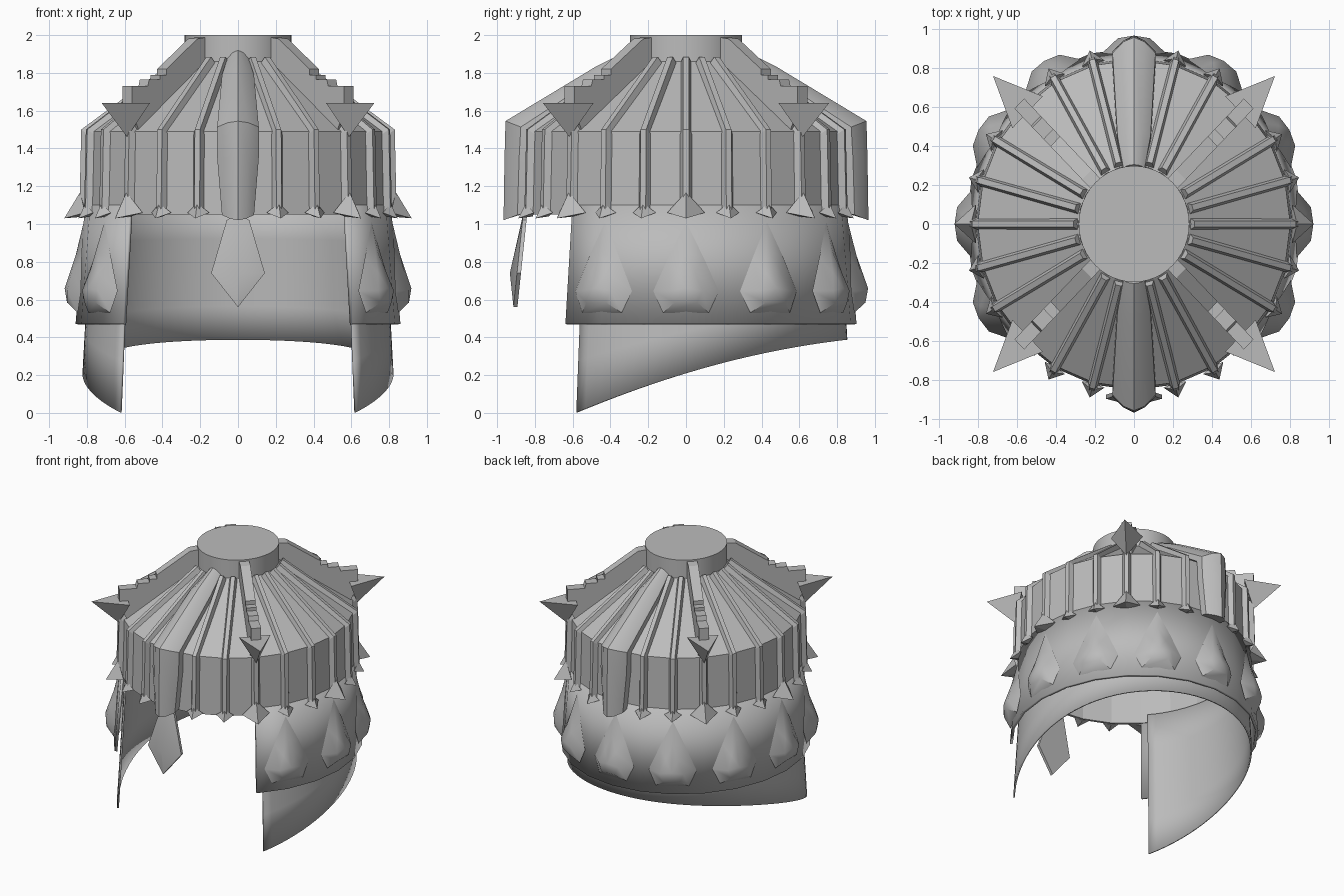
import bpy, bmesh, math
from math import radians, sin, cos

cube = bpy.data.objects.get("Cube")
if cube:
    bpy.data.objects.remove(cube, do_unlink=True)

DEPTH = 1.05  # the helmet is slightly longer front to back

steel = bpy.data.materials.new("plain_grey_steel")
steel.use_nodes = True
GREY = (0.5, 0.5, 0.5, 1)
steel.diffuse_color = GREY
steel.node_tree.nodes["Principled BSDF"].inputs["Base Color"].default_value = GREY


def place(deg, t, r, z):
    """Tangent offset t, radius r and height z at an angle, in helmet space."""
    a = radians(deg)
    return (r * cos(a) - t * sin(a), DEPTH * (r * sin(a) + t * cos(a)), z)


def build(name, verts, faces, smooth=None, thick=0):
    mesh = bpy.data.meshes.new(name)
    mesh.from_pydata(verts, [], faces)
    bm = bmesh.new()
    bm.from_mesh(mesh)
    bmesh.ops.recalc_face_normals(bm, faces=bm.faces)
    bm.to_mesh(mesh)
    bm.free()
    mesh.materials.append(steel)
    ob = bpy.data.objects.new(name, mesh)
    bpy.context.collection.objects.link(ob)
    if thick:
        mod = ob.modifiers.new("thickness", 'SOLIDIFY')
        mod.thickness, mod.offset = thick, -1
    if smooth:
        bpy.ops.object.select_all(action='DESELECT')
        ob.select_set(True)
        bpy.context.view_layer.objects.active = ob
        bpy.ops.object.shade_smooth_by_angle(angle=radians(smooth))
    return ob


def strip_faces(rows, cols, closed):
    """Quads between successive rows of points."""
    span = cols if closed else cols - 1
    return [(i * cols + j, i * cols + (j + 1) % cols,
             (i + 1) * cols + (j + 1) % cols, (i + 1) * cols + j)
            for i in range(rows - 1) for j in range(span)]


def loft(name, deg, rings, smooth=None):
    """Closed solid through rings of (t, r, z) points."""
    n = len(rings[0])
    faces = strip_faces(len(rings), n, True)
    faces += [tuple(range(n)), tuple(range((len(rings) - 1) * n, len(rings) * n))]
    return build(name, [place(deg, *p) for ring in rings for p in ring], faces, smooth)


# Faceted crown and the round cap on it
profile = [(0.285, 1.86), (0.80, 1.49), (0.81, 1.05)]
verts = [place(15 * k, 0, r, z) for r, z in profile for k in range(24)]
build("crown", verts, strip_faces(3, 24, True), thick=0.02)

verts = [place(7.5 * k, 0, 0.283, z) for z in (1.8, 2.0) for k in range(48)]
build("top_cap", verts, strip_faces(2, 48, True) + [tuple(range(48, 96))], smooth=30)

# Ribs with pointed feet
for k in range(24):
    deg = 15 * k
    if deg in (90, 270):
        continue
    big = deg % 45 == 0
    rings = []
    for r, z, dr, dz in ((0.29, 1.85, 0.02, 0.035), (0.80, 1.48, 0.03, 0.02),
                         (0.81, 1.06, 0.03, 0)):
        w = 0.032
        rings.append([(-w, r - 0.01, z - 0.01), (-w * 0.45, r + dr, z + dz),
                      (w * 0.45, r + dr, z + dz), (w, r - 0.01, z - 0.01)])
    loft("rib", deg, rings)
    w, top, tip = (0.095, 1.17, 0.92) if big else (0.06, 1.11, 0.875)
    foot = [(0, 0.835, top), (-w, 0.81, 1.06), (0, tip, 1.03), (w, 0.81, 1.06),
            (0, 0.8, 1.04)]
    build("rib_foot", [place(deg, *p) for p in foot],
          [(0, 1, 2), (0, 2, 3), (0, 3, 4), (0, 4, 1), (1, 4, 2), (2, 4, 3)])

# Stepped diagonal arms, each ending in a spike
arm = [(0.26, 1.99), (0.34, 1.98), (0.57, 1.82), (0.57, 1.79), (0.62, 1.79),
       (0.62, 1.765), (0.70, 1.765), (0.71, 1.73), (0.83, 1.73), (0.83, 1.6),
       (0.78, 1.5), (0.26, 1.86)]
for deg in (45, 135, 225, 315):
    loft("stepped_arm", deg, [[(t, r, z) for r, z in arm] for t in (-0.035, 0.035)])
    spike = [(0, 1.02, 1.64), (-0.11, 0.77, 1.64), (0.11, 0.77, 1.64), (0, 0.83, 1.46)]
    build("arm_spike", [place(deg, *p) for p in spike],
          [(0, 1, 2), (0, 1, 3), (1, 2, 3), (2, 0, 3)])

# Broad ridged crests on the front and back
crest = [(0.055, 0.27, 1.86, 0.02, 0.06), (0.085, 0.42, 1.77, 0.04, 0.06),
         (0.11, 0.80, 1.50, 0.11, 0.045), (0.11, 0.81, 1.35, 0.105, 0),
         (0.085, 0.82, 1.06, 0.10, -0.04)]
for deg in (90, 270):
    rings = []
    for w, r, z, dr, dz in crest:
        rings.append([(-w, r - 0.02, z), (-w, r + dr * 0.3, z + dz * 0.3),
                      (-w * 0.5, r + dr * 0.8, z + dz * 0.8), (0, r + dr, z + dz),
                      (w * 0.5, r + dr * 0.8, z + dz * 0.8),
                      (w, r + dr * 0.3, z + dz * 0.3), (w, r - 0.02, z)])
    loft("back_crest" if deg == 90 else "front_crest", deg, rings, smooth=35)

# Kite-shaped nose pendant
kite = [(0, 1.06), (-0.06, 1.02), (-0.142, 0.74), (0, 0.56), (0.142, 0.74), (0.06, 1.02)]
back = [(t, 0.80 + 0.1 * (1.06 - z), z) for t, z in kite]
front = [(t, r + 0.02, z) for t, r, z in back]
verts = [place(270, *p) for p in back + front + [(0, 0.888, 0.74)]]
faces = strip_faces(2, 6, True) + [tuple(range(6))]
faces += [(6 + i, 6 + (i + 1) % 6, 12) for i in range(6)]
build("nose_pendant", verts, faces, smooth=25)

# Inner neck and cheek guard with a sweeping lower edge
N = 64
verts = []
for row in range(5):
    for i in range(N + 1):
        deg = -41.5 + 263 * i / N
        y = 0.85 * sin(radians(deg))
        low = 0.21 + 0.304 * y - 0.112 * y * y
        z = low + (1.1 - low) * row / 4
        verts.append(place(deg, 0, 0.835 - 0.055 * z, z))
build("neck_guard", verts, strip_faces(5, N + 1, False), smooth=40, thick=0.012)

# Outer flared band
N = 18
verts = [place(-45 + 270 * i / N, 0, r, z)
         for r, z in ((0.86, 0.47), (0.81, 1.1)) for i in range(N + 1)]
build("outer_band", verts, strip_faces(2, N + 1, False), smooth=40, thick=0.02)

# Bulging teardrop studs around the band
outline = [(0, 1.01), (-0.09, 0.82), (-0.165, 0.645), (-0.115, 0.53),
           (0.115, 0.53), (0.165, 0.645), (0.09, 0.82)]
for k in range(9):
    base = [(t, 0.86 - 0.08 * (z - 0.47) - 0.55 * t * t, z) for t, z in outline]
    mid = [(t * 0.5, 0.905 - 0.14 * max(0, z - 0.65), 0.65 + (z - 0.65) * 0.55)
           for t, z in outline]
    verts = [place(-30 + 30 * k, *p) for p in base + mid + [(0, 0.918, 0.66)]]
    faces = strip_faces(2, 7, True) + [(7 + i, 7 + (i + 1) % 7, 14) for i in range(7)]
    build("teardrop_stud", verts, faces, smooth=45)
